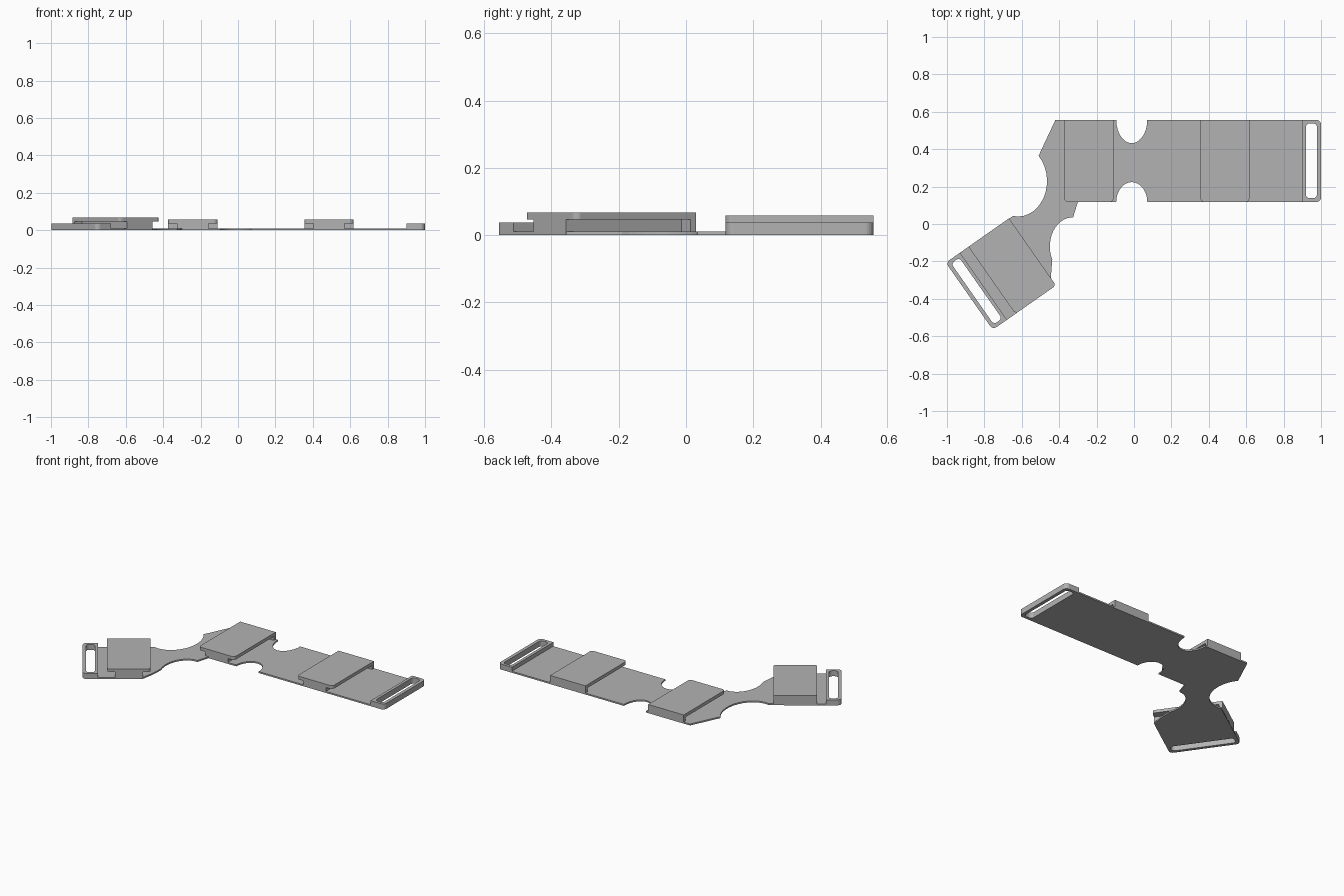
import bpy
from math import sin, cos, radians
from mathutils import Matrix, Vector

cube = bpy.data.objects.get("Cube")
if cube:
    bpy.data.objects.remove(cube, do_unlink=True)

grey = bpy.data.materials.new("mid_grey")
grey.use_nodes = True
colour = (0.45, 0.45, 0.45, 1)
grey.diffuse_color = colour
grey.node_tree.nodes["Principled BSDF"].inputs["Base Color"].default_value = colour

FLAT = Matrix.Identity(4)
ARM = Matrix.Rotation(radians(35), 4, "Z")


def arc(cx, cy, rx, ry, start, end, steps=14):
    angles = [radians(start + (end - start) * i / steps) for i in range(steps + 1)]
    return [(cx + rx * cos(a), cy + ry * sin(a)) for a in angles]


def rounded_rect(x0, x1, y0, y1, radii):
    """Radii run counter-clockwise from the lower left corner."""
    corners = [(x0, y0, 1, 1), (x1, y0, -1, 1), (x1, y1, -1, -1), (x0, y1, 1, -1)]
    points = []
    for i, ((x, y, sx, sy), r) in enumerate(zip(corners, radii)):
        if r:
            points += arc(x + sx * r, y + sy * r, r, r, 180 + 90 * i, 270 + 90 * i, 6)
        else:
            points.append((x, y))
    return points


def prism(name, loops, z0, z1, matrix=FLAT):
    """Extrude flat outlines (later loops are holes) from z0 to z1."""
    curve = bpy.data.curves.new(name, "CURVE")
    curve.dimensions = "2D"
    curve.fill_mode = "BOTH"
    curve.extrude = (z1 - z0) / 2
    for loop in loops:
        spline = curve.splines.new("POLY")
        spline.points.add(len(loop) - 1)
        for point, (x, y) in zip(spline.points, loop):
            point.co = (x, y, 0, 1)
        spline.use_cyclic_u = True
    temp = bpy.data.objects.new(name + "_outline", curve)
    bpy.context.collection.objects.link(temp)
    mesh = bpy.data.meshes.new_from_object(
        temp.evaluated_get(bpy.context.evaluated_depsgraph_get()))
    bpy.data.objects.remove(temp, do_unlink=True)
    bpy.data.curves.remove(curve)
    mesh.transform(matrix @ Matrix.Translation((0, 0, (z0 + z1) / 2)))
    mesh.materials.clear()
    mesh.materials.append(grey)
    for face in mesh.polygons:
        face.use_smooth = False
        face.material_index = 0
    obj = bpy.data.objects.new(name, mesh)
    bpy.context.collection.objects.link(obj)
    return obj


def clip_block(name, x0, x1, y0, y1, under, top, matrix=FLAT):
    """Cap on a narrower stem, closed by a full width wall at the back."""
    r, inset, wall = 0.02, 0.048, 0.02
    prism(name + "_cap", [rounded_rect(x0, x1, y0, y1, (r, r, 0, 0))], under, top, matrix)
    a, b, back = x0 + inset, x1 - inset, y1 - wall
    stem = [(a, y0), (b, y0), (b, back), (x1, back), (x1, y1), (x0, y1), (x0, back), (a, back)]
    prism(name + "_stem", [stem], 0.005, under, matrix)


def arm_point(u, v):
    p = ARM @ Vector((u, v, 0))
    return (p.x, p.y)


# Thin base plate with curved waists
low, high = 0.118, 0.557
v_low, v_high = -0.03, 0.408
plate = [(0.9, low), (0.9, high)]
plate += arc(-0.012, high, 0.083, 0.125, 0, -180)
plate += [(-0.42, high)]
plate += arc(-0.62, 0.23, 0.155, 0.19, 45, -100)
plate += [arm_point(-0.85, v_high), arm_point(-0.85, v_low), arm_point(-0.58, v_low)]
plate += [(-0.445, -0.29)]
plate += arc(-0.33, -0.12, 0.12, 0.155, 207, 88)
plate += [(-0.30, low)]
plate += arc(-0.012, low, 0.083, 0.106, 180, 0)
prism("base_plate", [plate], 0, 0.01)

# Clip blocks on the long strip and on the angled arm
clip_block("inner_clip", -0.373, -0.11, low, high, 0.036, 0.058)
clip_block("outer_clip", 0.355, 0.617, low, high, 0.036, 0.058)
clip_block("arm_clip", -0.795, -0.53, v_low, v_high, 0.047, 0.067, ARM)

# Slotted strap loops at both ends
R, S = 0.025, 0.02
prism("strip_strap_loop", [rounded_rect(0.9, 1.0, low, high, (0, R, R, 0)),
                           rounded_rect(0.919, 0.978, 0.138, 0.538, (S,) * 4)], 0, 0.037)
prism("arm_strap_loop", [rounded_rect(-0.943, -0.85, v_low, v_high, (R, 0, 0, R)),
                         rounded_rect(-0.922, -0.868, -0.01, 0.388, (S,) * 4)], 0, 0.037, ARM)
